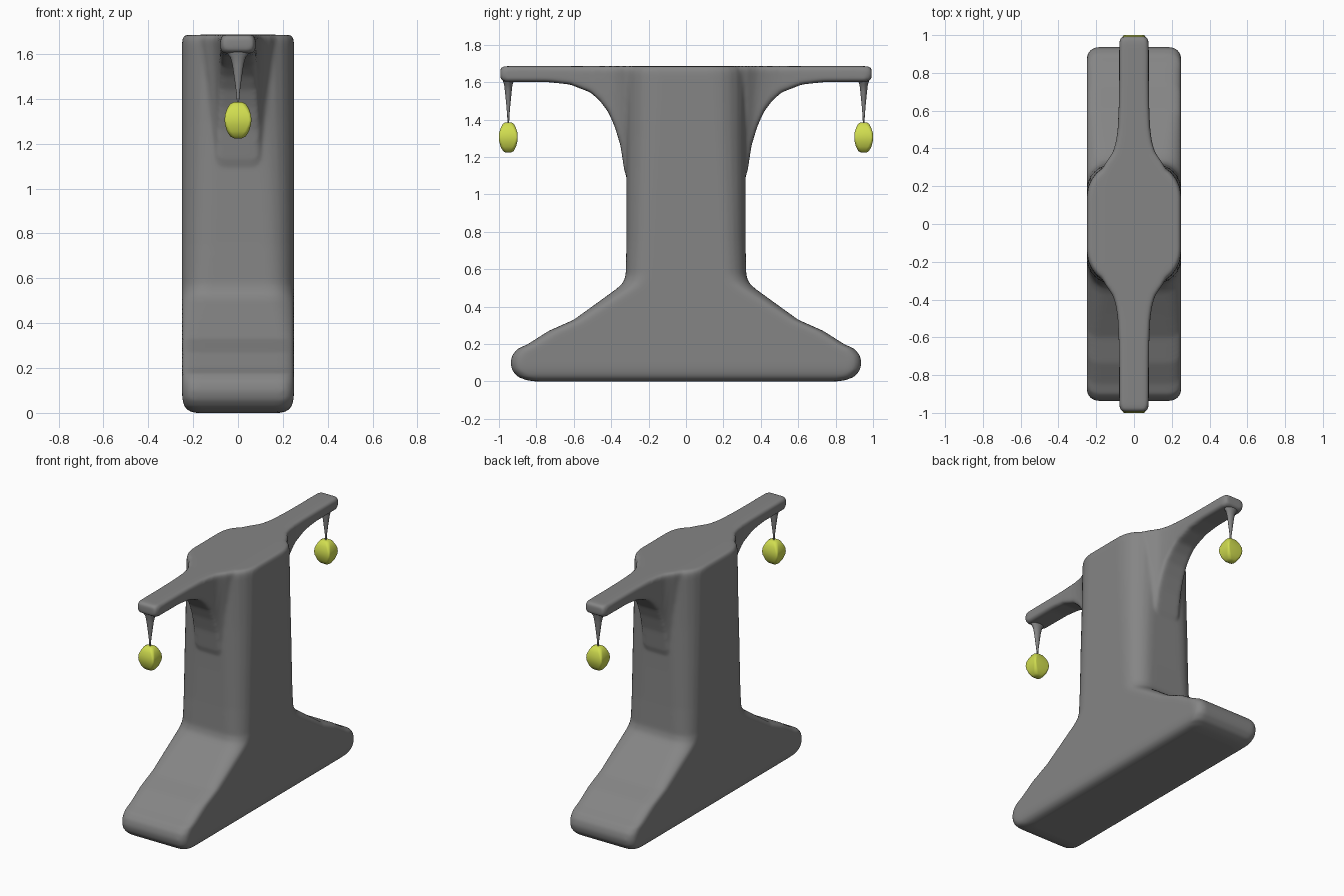
import bpy, bmesh
from math import sin, cos, pi, tau

if "Cube" in bpy.data.objects:
    bpy.data.objects.remove(bpy.data.objects["Cube"])


def rounded_rect(hx, hy, r, n=7):
    """Outline of a rounded rectangle centred on the origin."""
    pts = []
    for k, (sx, sy) in enumerate([(1, 1), (-1, 1), (-1, -1), (1, -1)]):
        for i in range(n):
            a = k * pi / 2 + i / (n - 1) * pi / 2
            pts.append((sx * (hx - r) + r * cos(a), sy * (hy - r) + r * sin(a)))
    return pts


def loft(name, rings, material, angle=0.7):
    """Skin a list of equal-length point rings and cap the ends."""
    bm = bmesh.new()
    loops = [[bm.verts.new(p) for p in ring] for ring in rings]
    n = len(loops[0])
    for a, b in zip(loops, loops[1:]):
        for i in range(n):
            j = (i + 1) % n
            bm.faces.new((a[i], a[j], b[j], b[i]))
    bm.faces.new(loops[0][::-1])
    bm.faces.new(loops[-1])
    bmesh.ops.recalc_face_normals(bm, faces=bm.faces[:])
    mesh = bpy.data.meshes.new(name)
    bm.to_mesh(mesh)
    bm.free()
    mesh.materials.append(material)
    ob = bpy.data.objects.new(name, mesh)
    bpy.context.collection.objects.link(ob)
    smooth(ob, angle)
    return ob


def select(ob):
    bpy.ops.object.select_all(action='DESELECT')
    ob.select_set(True)
    bpy.context.view_layer.objects.active = ob


def smooth(ob, angle):
    select(ob)
    bpy.ops.object.shade_smooth_by_angle(angle=angle)


def material(name, color):
    mat = bpy.data.materials.new(name)
    mat.diffuse_color = color
    mat.use_nodes = True
    mat.node_tree.nodes["Principled BSDF"].inputs["Base Color"].default_value = mat.diffuse_color
    return mat


dark = material("dark_grey", (.235, .235, .235, 1))
lime = material("lime", (.64, .73, .08, 1))

# Foot and column: z, half width x, half depth y, corner radius
body_sections = [
    (0.0, .19, .80, .06), (.006, .215, .85, .06), (.025, .238, .90, .06),
    (.06, .248, .93, .06), (.10, .25, .938, .06), (.14, .25, .93, .06),
    (.175, .25, .90, .06), (.20, .25, .845, .06), (.27, .25, .735, .06),
    (.33, .25, .60, .06), (.42, .25, .475, .08), (.50, .25, .365, .10),
    (.53, .25, .335, .11), (.57, .25, .322, .12), (.75, .25, .318, .13),
    (1.0, .25, .318, .14), (1.3, .25, .32, .16), (1.64, .25, .325, .18),
    (1.668, .248, .323, .18), (1.680, .242, .317, .178), (1.685, .233, .308, .17)]
body = loft("body", [[(x, y, z) for x, y in rounded_rect(hx, hy, r)]
                     for z, hx, hy, r in body_sections], dark)

# Crossbar with flared webs: y, half width at top, at bottom, underside z, top z
TOP = 1.686
half_bar = [
    (.20, .19, .09, .95, TOP), (.29, .172, .09, 1.0, TOP), (.33, .150, .09, 1.13, TOP),
    (.35, .135, .09, 1.26, TOP), (.38, .115, .088, 1.36, TOP), (.415, .103, .086, 1.44, TOP),
    (.46, .093, .084, 1.50, TOP), (.51, .087, .082, 1.545, TOP), (.62, .081, .08, 1.588, TOP),
    (.74, .079, .079, 1.601, TOP), (.96, .078, .078, 1.602, TOP),
    (.982, .074, .074, 1.608, 1.683), (.993, .064, .064, 1.62, 1.674)]


def bar_ring(y, top_w, low_w, z0, z1):
    h = (z1 - z0) / 2
    ring = []
    for x, z in rounded_rect(1, h, .022):
        t = (z + h) / (2 * h)
        w = low_w + (top_w - low_w) * t
        ring.append(((abs(x) - 1 + w) * (1 if x > 0 else -1), y, z0 + h + z))
    return ring


bar_sections = [(-s[0], *s[1:]) for s in reversed(half_bar)] + half_bar
crossbar = loft("crossbar", [bar_ring(*s) for s in bar_sections], dark)

# Fuse crossbar into the body and blend the joins
join = body.modifiers.new("join", 'BOOLEAN')
join.operation = 'UNION'
join.solver = 'EXACT'
join.object = crossbar
remesh = body.modifiers.new("remesh", 'REMESH')
remesh.mode = 'VOXEL'
remesh.voxel_size = .011
relax = body.modifiers.new("relax", 'SMOOTH')
relax.factor = .5
relax.iterations = 8
select(body)
for name in ("join", "remesh", "relax"):
    bpy.ops.object.modifier_apply(modifier=name)
bpy.data.objects.remove(crossbar, do_unlink=True)
select(body)
bpy.ops.object.shade_smooth()

# Hanging stems: z, radius x, radius y
stem = [(1.63, .062, .032), (1.605, .05, .028), (1.585, .034, .022),
        (1.55, .025, .018), (1.48, .015, .011), (1.42, .007, .006), (1.37, .004, .004)]
# Four-cornered pendants, rounder at the ends: z, half width, corner radius share
pendant = [(1.224, .018, .8), (1.232, .034, .7), (1.255, .049, .45), (1.285, .058, .28),
           (1.305, .060, .22), (1.33, .058, .28), (1.355, .049, .45), (1.377, .036, .7),
           (1.385, .02, .8)]

for side, label in ((-1, "front"), (1, "back")):
    y0 = side * .95
    loft(label + "_stem", [[(rx * cos(i * tau / 16), y0 + ry * sin(i * tau / 16), z)
                            for i in range(16)] for z, rx, ry in stem], dark)
    loft(label + "_pendant", [[(x, y0 + y, z) for x, y in rounded_rect(w, .84 * w, .84 * w * c)]
                              for z, w, c in pendant], lime)
